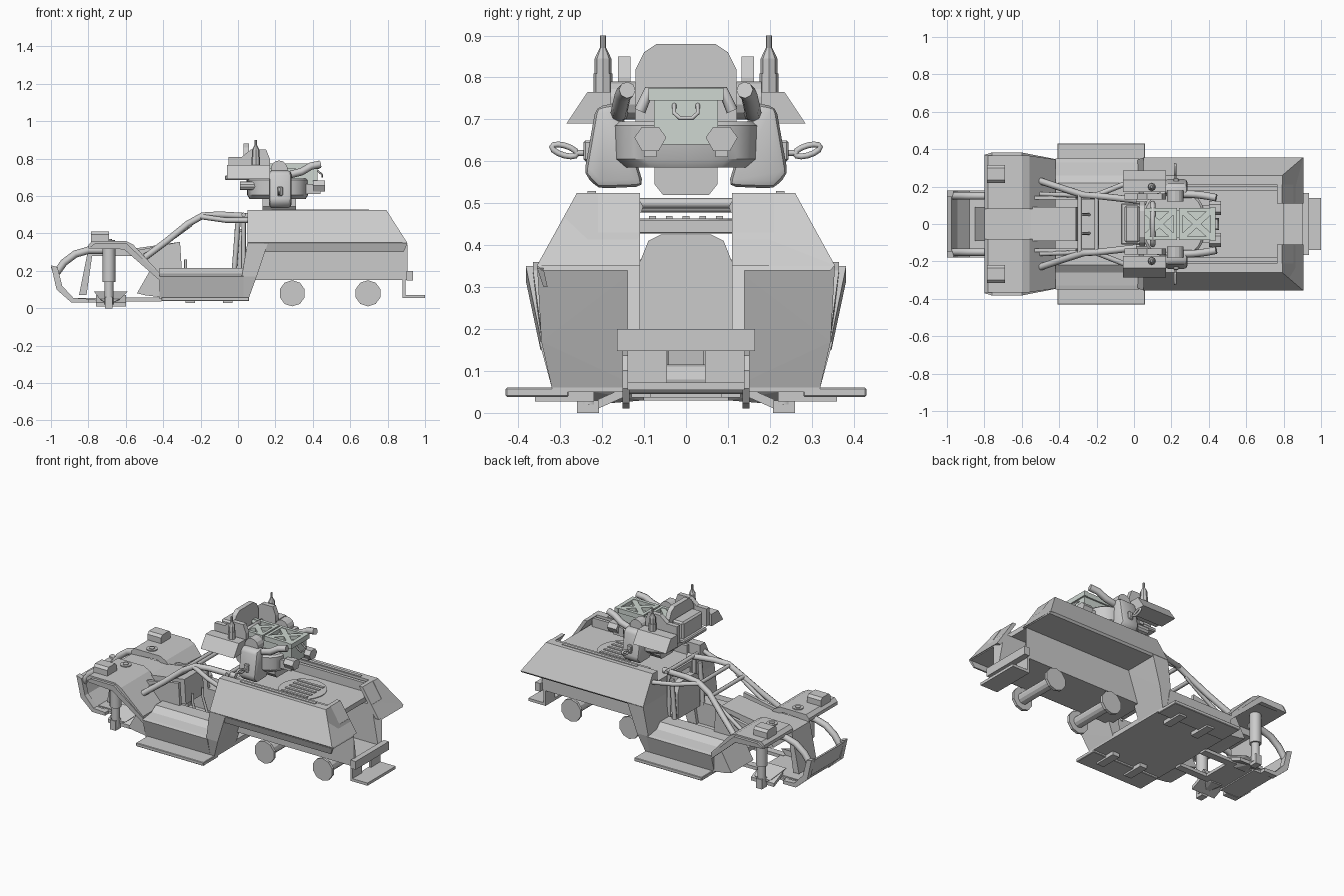
import bpy, bmesh, math
from mathutils import Vector, Matrix

if "Cube" in bpy.data.objects:
    bpy.data.objects.remove(bpy.data.objects["Cube"])

green = bpy.data.materials.new("pale_green")
green.diffuse_color = (0.62, 0.68, 0.64, 1)
green.use_nodes = True
green.node_tree.nodes["Principled BSDF"].inputs["Base Color"].default_value = green.diffuse_color

def finish(name, bm, mir=False, mat=None):
    bmesh.ops.recalc_face_normals(bm, faces=bm.faces)
    me = bpy.data.meshes.new(name)
    bm.to_mesh(me)
    bm.free()
    ob = bpy.data.objects.new(name, me)
    bpy.context.collection.objects.link(ob)
    if mir:
        m = ob.modifiers.new("mirror", 'MIRROR')
        m.use_axis = (False, True, False)
        m.use_mirror_merge = False
    if mat:
        me.materials.append(mat)
    return ob

def hull(name, pts, mir=False, bev=0):
    bm = bmesh.new()
    for p in pts:
        bm.verts.new(p)
    bmesh.ops.convex_hull(bm, input=bm.verts)
    bmesh.ops.dissolve_limit(bm, angle_limit=0.01, verts=bm.verts, edges=bm.edges)
    if bev:
        bmesh.ops.bevel(bm, geom=bm.edges[:], offset=bev, segments=2, profile=.5, affect='EDGES')
    return finish(name, bm, mir)

def box(name, x, y, z, mir=False, mat=None, bev=0):
    bm = bmesh.new()
    bmesh.ops.create_cube(bm, size=1)
    for v in bm.verts:
        v.co = [(a + b) / 2 + c * (b - a) for (a, b), c in zip((x, y, z), v.co)]
    if bev:
        bmesh.ops.bevel(bm, geom=bm.edges[:], offset=bev, segments=1, affect='EDGES')
    return finish(name, bm, mir, mat)

def prism(name, pts, start, end, mir=False, axis='y', mat=None):
    """Extrude a 2D outline; start/end may depend on the outline point."""
    bm = bmesh.new()
    def ring(d):
        out = []
        for p in pts:
            t = d(p) if callable(d) else d
            out.append(bm.verts.new((p[0], t, p[1]) if axis == 'y' else
                                    (t, p[0], p[1]) if axis == 'x' else (p[0], p[1], t)))
        return out
    a, b = ring(start), ring(end)
    bm.faces.new(a)
    bm.faces.new(b[::-1])
    for i in range(len(pts)):
        j = (i + 1) % len(pts)
        bm.faces.new((a[i], b[i], b[j], a[j]))
    return finish(name, bm, mir, mat)

def cyl(name, p, q, r, r2=None, n=12, mir=False):
    p, q = Vector(p), Vector(q)
    d = q - p
    bm = bmesh.new()
    M = Matrix.Translation((p + q) / 2) @ d.to_track_quat('Z', 'Y').to_matrix().to_4x4()
    bmesh.ops.create_cone(bm, cap_ends=True, segments=n, radius1=r,
                          radius2=r if r2 is None else r2, depth=d.length, matrix=M)
    return finish(name, bm, mir)

def tube(name, pts, r, mir=False, closed=False):
    for s in ((1, -1) if mir else (1,)):
        cu = bpy.data.curves.new(name, 'CURVE')
        cu.dimensions = '3D'
        cu.bevel_depth, cu.bevel_resolution, cu.use_fill_caps = r, 2, True
        sp = cu.splines.new('POLY')
        sp.points.add(len(pts) - 1)
        for a, p in zip(sp.points, pts):
            a.co = (p[0], p[1] * s, p[2], 1)
        sp.use_cyclic_u = closed
        bpy.context.collection.objects.link(bpy.data.objects.new(name, cu))

# rear armoured sponsons over open track bays, with sloped tail
tail = lambda p: 0.905 - 0.115 * max(0, (p[1] - 0.35) / 0.18)
prism("rear_sponson", [(.21, .525), (.26, .525), (.355, .352), (.345, .34), (.14, .34), (.14, .15),
                       (.11, .15), (.11, .43), (.21, .43)], 0.05, tail, True, 'x')
prism("tail_slope_panel", [(.765, .525), (.79, .525), (.905, .35), (.88, .35)], .11,
      lambda p: .26 + .095 * (.525 - p[1]) / .175, True)
hull("skirt_lip", [(.14, -.355, .345), (.905, -.355, .345), (.12, -.34, .30), (.885, -.34, .30),
                   (.14, -.34, .345), (.905, -.34, .345), (.12, -.33, .30), (.885, -.33, .30)])
box("tunnel_floor", (.06, .9), (-.12, .12), (.15, .19))
box("rear_deck", (.05, .80), (-.215, .215), (.43, .46))
box("deck_rail", (.18, .70), (.215, .235), (.52, .529), True)
box("deck_inner_rail", (.12, .78), (.18, .20), (.46, .515), True)
cyl("deck_hatch_ring", (.45, 0, .455), (.45, 0, .464), .14, n=32)
for i in range(5):
    y = -.08 + .04 * i
    box("hatch_slat", (.36, .54), (y - .008, y + .008), (.46, .469))
# cab rear corners
hull("cab_rear_corner", [(.05, .355, .35), (.16, .355, .35), (.02, .345, .17), (.10, .345, .17),
     (0, .32, .06), (.06, .32, .06), (.05, .11, .35), (.16, .11, .35), (0, .11, .06), (.06, .11, .06)], True)
# cab tub
prism("cab_sill", [(.32, .06), (.35, .17), (.33, .175), (.26, .185), (.22, .215), (.13, .215), (.13, .06)],
      -.42, .03, True, 'x')
box("cab_floor", (-.42, .06), (-.32, .32), (.05, .08))
box("running_board", (-.41, .06), (.28, .43), (.038, .06), True, bev=.003)
for x in (-.28, -.08):
    box("board_bracket", (x, x + .05), (.22, .36), (.027, .05), True)
# rear bumper, step, axles
box("rear_bumper", (.90, .935), (-.165, .165), (.148, .20))
for y0, y1 in ((-.14, -.045), (.045, .14)):
    box("step_hanger", (.88, .895), (y0, y1), (.055, .15))
box("rear_step", (.88, 1.0), (-.14, .14), (.055, .072))
for x in (.29, .695):
    cyl("axle", (x, -.14, .08), (x, .14, .08), .035)
    cyl("axle_disc", (x, .135, .08), (x, .152, .08), .07, n=10, mir=True)
# seat and controls
prism("seat_back", [(-.11, .2), (.11, .2), (.11, .36), (.09, .41), (.06, .425), (-.06, .425),
                    (-.09, .41), (-.11, .36)], -.02, .02, axis='x')
tube("control_lever", [(-.24, .05, .08), (-.28, .05, .2), (-.28, .05, .26)], .008, True)
# front fenders
prism("front_fender", [(-.80, .32), (-.80, .34), (-.78, .36), (-.60, .36), (-.56, .34), (-.42, .19),
                       (-.42, .16), (-.57, .31), (-.62, .33)], .08,
      lambda p: .365 if p[0] < -.5 else .345, True)
prism("fender_edge", [(-.80, .32), (-.76, .35), (-.60, .35), (-.42, .18), (-.42, .15), (-.61, .315)],
      lambda p: .35 if p[0] < -.5 else .32,
      lambda p: .347 if p[0] > -.5 else .37 if p[0] < -.78 else .382, True)
prism("footwell_front", [(-.42, .06), (-.42, .18), (-.46, .22), (-.54, .08), (-.50, .07)], .10, .32, True)
prism("nose_deck", [(-.85, .07), (-.80, .32), (-.55, .32), (-.31, .355), (-.30, .20), (-.34, .20),
                    (-.36, .32), (-.54, .28), (-.78, .28), (-.81, .07)], -.09, .09)
prism("dash_side", [(-.54, .31), (-.31, .355), (-.30, .20), (-.42, .16)], .13, .15, True)
hull("headlight", [(x, y, z) for x, i in ((-.785, 0), (-.69, 0)) for y, z in
                   ((.22, .35), (.22, .395), (.235, .41), (.30, .41), (.315, .395), (.315, .35))], True)
cyl("fender_socket", (-.69, .13, .35), (-.69, .13, .366), .032, n=16, mir=True)
cyl("fender_socket_bolt", (-.69, .13, .36), (-.69, .13, .37), .017, n=8, mir=True)
# front suspension struts
cyl("strut_upper", (-.69, .232, .14), (-.69, .232, .33), .034, mir=True)
cyl("strut_lower", (-.69, .232, .02), (-.69, .232, .15), .024, mir=True)
box("strut_foot", (-.71, -.67), (.207, .26), (0, .06), True)
hull("lower_arm", [(x, y, z + d) for x in (-.76, -.60) for y, z in ((.12, .05), (.21, .01)) for d in (0, .022)], True)
hull("arm_gusset", [(-.77, .1, .09), (-.59, .1, .09), (-.72, .1, .03), (-.65, .1, .03),
                    (-.74, .22, .05), (-.63, .22, .05), (-.69, .22, .02)], True)
# nose blade, skid and bull bar
prism("nose_blade", [(-1.0, .22), (-.965, .11), (-.89, .035), (-.75, .03), (-.75, .045), (-.88, .05),
                     (-.945, .115), (-.975, .21)], -.145, .145)
prism("blade_side", [(-1.0, .23), (-.97, .10), (-.89, .03), (-.80, .03), (-.80, .05), (-.88, .055),
                     (-.94, .12), (-.965, .22)], .145, .18, True)
box("nose_skid", (-.88, -.60), (-.13, .13), (.037, .055))
box("skid_rail", (-.62, -.41), (.085, .13), (.037, .057), True)
tube("bull_bar", [(-.97, .15, .19), (-.93, .15, .245), (-.87, .15, .29), (-.80, .15, .31), (-.72, .15, .31)], .02, True)
# roll cage
tube("cage_main", [(-.50, .23, .27), (-.38, .19, .36), (-.27, .155, .45), (-.19, .15, .495),
                   (-.10, .14, .50), (.07, .12, .49)], .018, True)
tube("cage_brace", [(-.50, .16, .28), (-.36, .155, .37), (-.25, .15, .45)], .012, True)
tube("cage_rear", [(-.20, .155, .49), (-.06, .21, .47), (.06, .26, .47)], .014, True)
tube("cage_post", [(0, .14, .46), (-.01, .14, .33), (-.02, .14, .20)], .014, True)
tube("cage_post_back", [(.03, .125, .48), (.03, .125, .2)], .012, True)
for x, z in ((-.29, .44), (-.20, .49), (.03, .50)):
    tube("cage_crossbar", [(x, -.155, z), (x, .155, z)], .012)
# turret pedestal and rounded drum body
prism("turret_pedestal", [(-.055, .52), (.055, .52), (.075, .545), (.075, .60), (-.075, .60), (-.075, .545)],
      .13, .31, axis='x')
def oval(a, b):
    f = lambda c: math.copysign(abs(c) ** .7, c)
    return [(.212 + a * f(math.cos(t * math.pi / 14)), b * f(math.sin(t * math.pi / 14))) for t in range(28)]
hull("drum_body", [(x, y, z) for a, b, z in ((.15, .15, .585), (.163, .173, .605), (.166, .176, .685),
                   (.155, .165, .695)) for x, y in oval(a, b)])
# side tanks, latches and shackles
hull("side_tank", [(x, y, z) for x in (.165, .285) for y, z in
                   ((.10, .54), (.21, .535), (.243, .57), (.215, .73), (.16, .74))], True, .018)
box("tank_latch", (.21, .24), (.21, .245), (.60, .65), True, bev=.005)
tube("shackle_stem", [(.22, .22, .62), (.22, .265, .62)], .007, True)
tube("shackle", [(.22, .29 + .03 * math.cos(a), .626 + .012 * math.sin(a) + .008 * math.cos(a))
                 for a in [k * math.pi / 6 for k in range(12)]], .007, True, True)
# green ammunition crate with X lattice lid and handle
box("crate", (.05, .425), (-.076, .076), (.64, .75), mat=green)
box("crate_back_lip", (.41, .435), (-.09, .09), (.745, .775), mat=green)
for x0 in (.04, .24):
    box("lid_rail", (x0, x0 + .19), (.066, .086), (.745, .775), True, green)
    for x in (x0, x0 + .172):
        box("lid_rib", (x, x + .018), (-.084, .084), (.745, .775), mat=green)
    for s in (1, -1):
        prism("lid_cross", [(x0, -.065 * s), (x0 + .03, -.08 * s), (x0 + .19, .065 * s),
                            (x0 + .16, .08 * s)], .748, .772, axis='z', mat=green)
tube("crate_handle", [(.425, -.028, .735), (.45, -.028, .715), (.45, -.015, .703), (.45, .015, .703),
                      (.45, .028, .715), (.425, .028, .735)], .005)
# forward shield and shoulder armour
prism("gunner_shield", [(-.12, .69), (.12, .69), (.12, .82), (.10, .86), (.07, .88), (-.07, .88),
                        (-.10, .86), (-.12, .82)], .03, .06, axis='x')
box("shield_block", (-.05, .03), (-.10, .10), (.70, .81), bev=.01)
prism("shoulder_fin", [(.17, .69), (.285, .69), (.235, .765), (.17, .765)], -.06, .17, True, 'x')
prism("cheek_plate", [(-.05, .70), (.17, .70), (.17, .80), (.15, .85), (.07, .85), (.02, .81), (-.05, .81)],
      .132, .162, True)
cyl("antenna_base", (.095, .198, .70), (.095, .198, .81), .023, n=8, mir=True)
cyl("antenna_body", (.095, .198, .81), (.095, .198, .845), .02, n=8, mir=True)
cyl("antenna_cone", (.095, .198, .845), (.095, .198, .87), .02, .008, n=8, mir=True)
cyl("antenna_tip", (.095, .198, .87), (.095, .198, .90), .007, n=8, mir=True)
# hoses, arm joints, rear lamps, front barrels
cyl("arm_joint", (.22, .12, .745), (.22, .18, .745), .045, n=14, mir=True)
tube("feed_hose", [(.20, .155, .715), (.28, .16, .715), (.34, .157, .73), (.39, .15, .76), (.44, .14, .77)], .02, True)
box("lamp_arm", (.34, .44), (.07, .10), (.61, .665), True)
prism("rear_lamp", [(.047, .657), (.065, .625), (.105, .625), (.123, .657), (.105, .682), (.065, .682)],
      .40, .465, True, 'x')
cyl("front_barrel", (.09, .12, .655), (.01, .12, .655), .024, n=10, mir=True)
box("front_mount", (-.07, .06), (-.11, .11), (.685, .71), bev=.006)
tube("front_guard", [(.10, -.11, .72), (.10, -.09, .765), (.10, .09, .765), (.10, .11, .72)], .014)
# smooth shading on round parts, sharp edges kept
for ob in bpy.data.objects:
    if ob.type == 'MESH' and any(k in ob.name for k in ("drum", "strut_", "socket", "side_tank")):
        bpy.ops.object.select_all(action='DESELECT')
        ob.select_set(True)
        bpy.context.view_layer.objects.active = ob
        bpy.ops.object.shade_smooth_by_angle(angle=math.radians(35))
